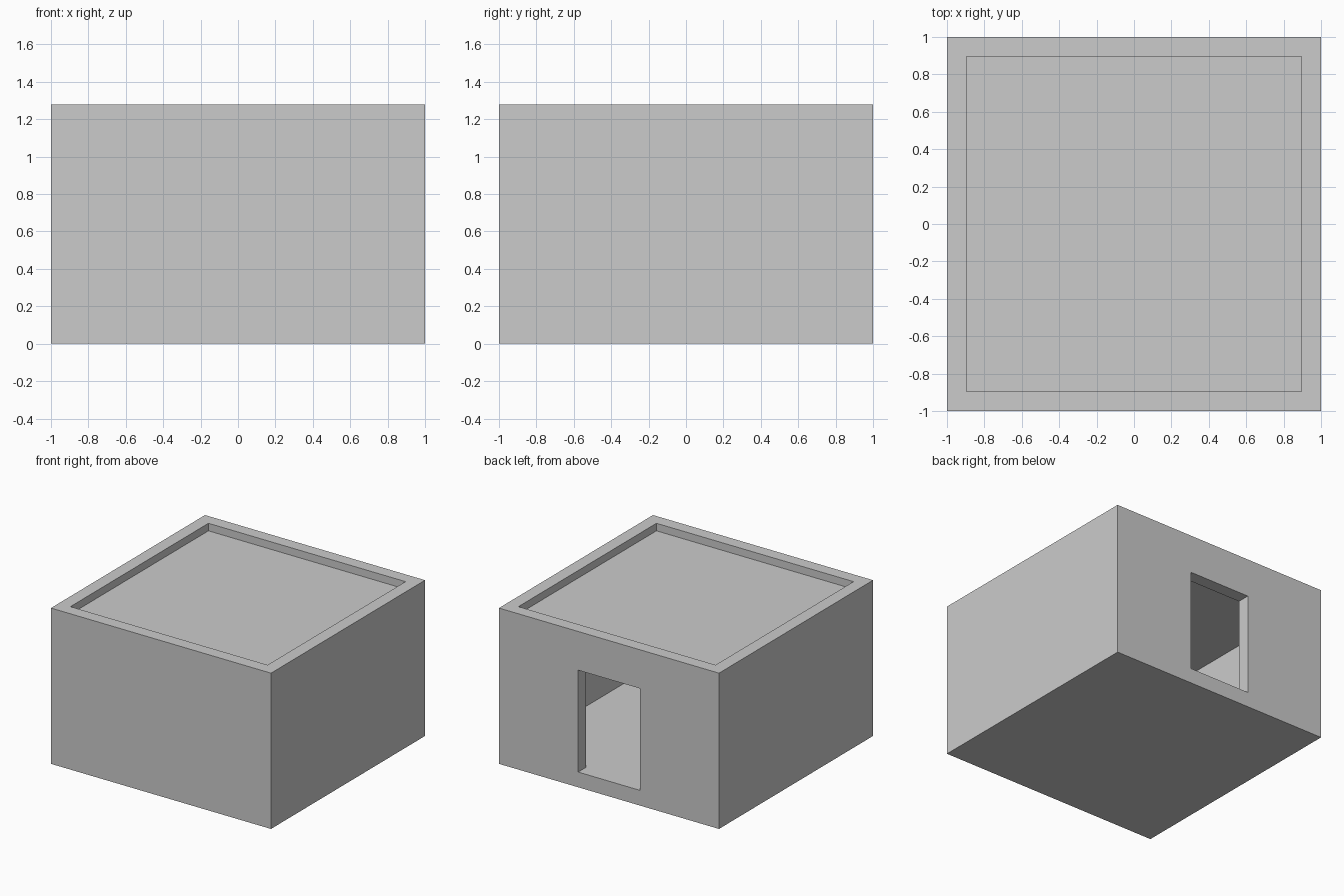
import bpy

if "Cube" in bpy.data.objects:
    bpy.data.objects.remove(bpy.data.objects["Cube"])

W = 0.896   # half width inside the walls


def box(name, x, y, z):
    """Box from (min, max) ranges on each axis."""
    bpy.ops.mesh.primitive_cube_add(size=1)
    ob = bpy.context.object
    ob.name = ob.data.name = name
    for v in ob.data.vertices:
        v.co = [r[0] if c < 0 else r[1] for c, r in zip(v.co, (x, y, z))]
    return ob


def cut(target, cutter):
    mod = target.modifiers.new(cutter.name, 'BOOLEAN')
    mod.operation = 'DIFFERENCE'
    mod.solver = 'EXACT'
    mod.object = cutter
    cutter.hide_render = True
    bpy.context.view_layer.objects.active = target
    bpy.ops.object.modifier_apply(modifier=mod.name)
    bpy.data.objects.remove(cutter)


# Outer block of the building
house = box("house_shell", (-1, 1), (-1, 1), (0, 1.28))

# Hollow room between floor slab and roof slab
cut(house, box("room_cutter", (-W, W), (-W, W), (0.125, 1.13)))

# Sunken flat roof inside the parapet
cut(house, box("roof_recess_cutter", (-W, W), (-W, W), (1.218, 1.5)))

# Doorway through the back wall, sill level with the floor
cut(house, box("doorway_cutter", (-0.28, 0.28), (0.5, 1.5), (0.125, 0.962)))
